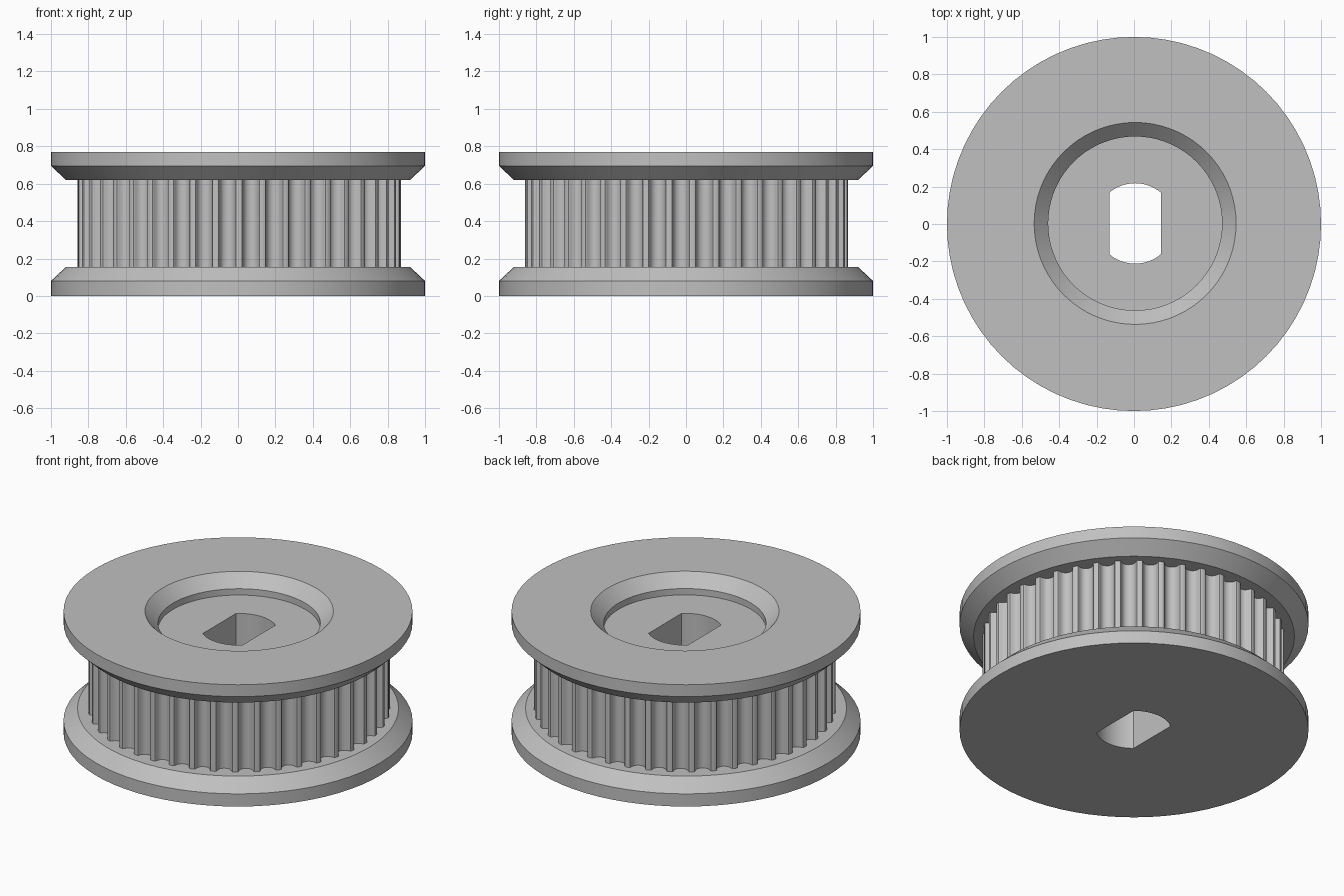
import bpy, bmesh, math

if "Cube" in bpy.data.objects:
    bpy.data.objects.remove(bpy.data.objects["Cube"])

SEGMENTS = 72
TEETH = 43
TOOTH_R = 0.865
SHIFT = (0.006, 0.003)   # hub axis relative to the flange rims

metal = bpy.data.materials.new("light_grey_metal")
metal.use_nodes = True
grey = (0.53, 0.53, 0.53, 1)
metal.diffuse_color = grey
metal.node_tree.nodes["Principled BSDF"].inputs["Base Color"].default_value = grey


def circle(r):
    """Round outline; everything inside the rims follows the hub axis."""
    dx, dy = SHIFT if r < 0.9 else (0, 0)
    steps = [math.tau * i / SEGMENTS for i in range(SEGMENTS)]
    return [(dx + r * math.cos(a), dy + r * math.sin(a)) for a in steps]


def bore():
    """Round shaft hole with two flats."""
    pts = []
    for i in range(SEGMENTS):
        a = math.tau * i / SEGMENTS
        r = min(0.215, 0.138 / max(abs(math.cos(a)), 0.01))
        pts.append((SHIFT[0] + r * math.cos(a), SHIFT[1] + r * math.sin(a)))
    return pts


def toothed_outline():
    """Rounded grooves repeated around the drive ring."""
    half = [(0.0546, 0), (0.0473, 0.0024), (0.0437, 0.0084), (0.0422, 0.0154),
            (0.0400, 0.0221), (0.0368, 0.0286), (0.0330, 0.0348),
            (0.0262, 0.0410), (0.0181, 0.0456), (0.0093, 0.0483)]
    groove = [(-u, d) for u, d in half] + [(0, 0.0493)] + half[::-1]
    pts = []
    for k in range(TEETH):
        mid = math.tau * (k + 0.5) / TEETH - math.pi / 2
        for u, d in groove:
            a = mid + u / TOOTH_R
            r = TOOTH_R - d
            pts.append((SHIFT[0] + r * math.cos(a), SHIFT[1] + r * math.sin(a)))
    return pts


def loft(name, sections):
    """Join outlines of equal length into a closed ring-shaped solid."""
    bm = bmesh.new()
    loops = [[bm.verts.new((x, y, z)) for x, y in pts] for pts, z in sections]
    n = len(loops[0])
    for a, b in zip(loops, loops[1:] + loops[:1]):
        for i in range(n):
            j = (i + 1) % n
            bm.faces.new((a[i], a[j], b[j], b[i]))
    bmesh.ops.recalc_face_normals(bm, faces=bm.faces)
    mesh = bpy.data.meshes.new(name)
    bm.to_mesh(mesh)
    bm.free()
    mesh.materials.append(metal)
    obj = bpy.data.objects.new(name, mesh)
    bpy.context.collection.objects.link(obj)
    bpy.ops.object.select_all(action='DESELECT')
    obj.select_set(True)
    bpy.context.view_layer.objects.active = obj
    bpy.ops.object.shade_smooth_by_angle(angle=math.radians(20))
    return obj


# Flanged body: lower flange, core, upper flange, recess, shaft hole
loft("flanged_body", [
    (bore(), 0), (circle(1), 0), (circle(1), 0.08), (circle(0.92), 0.155),
    (circle(0.8), 0.155), (circle(0.8), 0.62),
    (circle(0.92), 0.62), (circle(1), 0.695), (circle(1), 0.77),
    (circle(0.54), 0.77), (circle(0.465), 0.695), (circle(0.465), 0.655),
    (bore(), 0.655)])

# Toothed drive ring wrapped around the core
teeth = toothed_outline()
inner = [(SHIFT[0] + (x - SHIFT[0]) * 0.9, SHIFT[1] + (y - SHIFT[1]) * 0.9)
         for x, y in teeth]
loft("toothed_ring", [(teeth, 0.15), (teeth, 0.625), (inner, 0.625), (inner, 0.15)])
